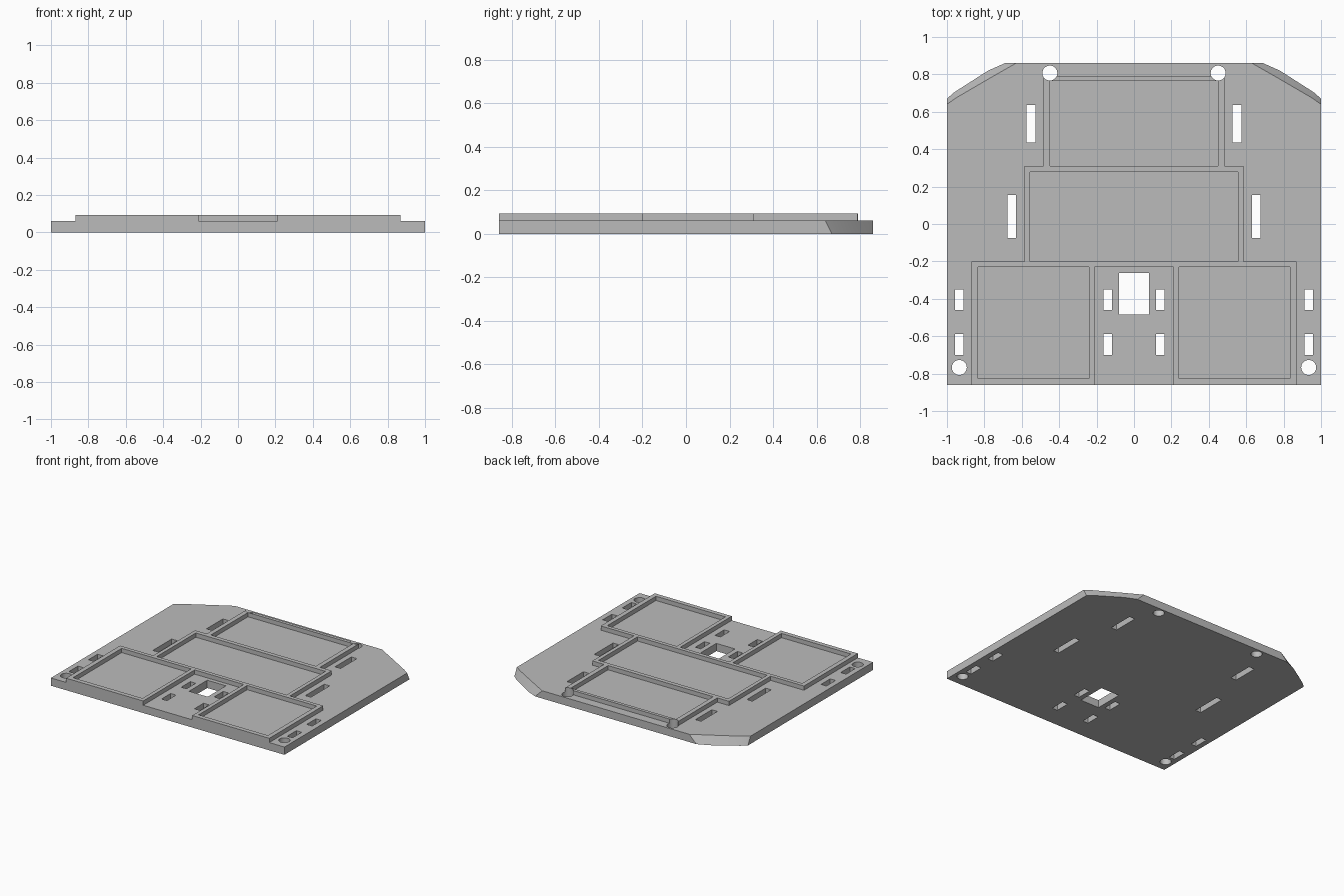
import bpy
import bmesh
import math

cube = bpy.data.objects.get("Cube")
if cube:
    bpy.data.objects.remove(cube, do_unlink=True)

PLATE_TOP, RIM_TOP, BACK = 0.06, 0.093, 0.86

grey = bpy.data.materials.new("plain grey")
grey.use_nodes = True
colour = (0.5, 0.5, 0.5, 1)
grey.diffuse_color = colour
grey.node_tree.nodes["Principled BSDF"].inputs["Base Color"].default_value = colour


def mirrored(half):
    """Close a right-hand outline with its mirror image."""
    return half + [(-x, y) for x, y in reversed(half)]


def rect(x0, x1, y0, y1):
    return [(x0, y0), (x1, y0), (x1, y1), (x0, y1)]


def circle(cx, cy, r, n=32):
    angles = [2 * math.pi * i / n for i in range(n)]
    return [(cx + r * math.cos(a), cy + r * math.sin(a)) for a in angles]


def flip(outline):
    return [(-x, y) for x, y in reversed(outline)]


def add_prism(bm, bottom, z0, z1, top=None):
    """Loft between two matching outlines."""
    low = [bm.verts.new((x, y, z0)) for x, y in bottom]
    high = [bm.verts.new((x, y, z1)) for x, y in (top or bottom)]
    bm.faces.new(list(reversed(low)))
    bm.faces.new(high)
    for i in range(len(low)):
        j = (i + 1) % len(low)
        bm.faces.new((low[i], low[j], high[j], high[i]))


def make_object(name, bm):
    bmesh.ops.recalc_face_normals(bm, faces=bm.faces)
    mesh = bpy.data.meshes.new(name)
    bm.to_mesh(mesh)
    bm.free()
    mesh.materials.append(grey)
    obj = bpy.data.objects.new(name, mesh)
    bpy.context.collection.objects.link(obj)
    return obj


def cut(obj, outlines):
    """Punch outlines straight through an object."""
    bm = bmesh.new()
    for outline in outlines:
        add_prism(bm, outline, -0.2, 0.3)
    cutter = make_object("hole_cutter", bm)
    cutter.hide_render = True
    mod = obj.modifiers.new("holes", "BOOLEAN")
    mod.operation = "DIFFERENCE"
    mod.solver = "EXACT"
    mod.object = cutter
    bpy.context.view_layer.objects.active = obj
    bpy.ops.object.modifier_apply(modifier=mod.name)
    bpy.data.objects.remove(cutter, do_unlink=True)


# Base plate with sloped, faceted rear corners
bm = bmesh.new()
low = mirrored([(1, -BACK), (1, 0.67), (0.96, 0.705), (0.78, 0.82), (0.69, BACK)])
high = mirrored([(1, -BACK), (1, 0.64), (0.95, 0.675), (0.77, 0.78), (0.63, BACK)])
add_prism(bm, low, 0, PLATE_TOP, high)
base_plate = make_object("base_plate", bm)

# Raised rims around the four trays
bm = bmesh.new()
rim = mirrored([(0.21, -0.23), (0.21, -BACK), (0.87, -BACK), (0.87, -0.2),
                (0.585, -0.2), (0.585, 0.31), (0.485, 0.31), (0.485, 0.79)])
add_prism(bm, rim, PLATE_TOP, RIM_TOP)
tray_rims = make_object("tray_rims", bm)

# Slots, screw holes and the square opening
side_holes = [circle(0.45, 0.807, 0.04), circle(0.934, -0.767, 0.04),
              rect(0.526, 0.574, 0.435, 0.635), rect(0.63, 0.677, -0.075, 0.155)]
for x in (0.141, 0.935):
    for y in (-0.405, -0.645):
        side_holes.append(rect(x - 0.023, x + 0.023, y - 0.056, y + 0.056))
holes = side_holes + [flip(h) for h in side_holes]
cut(base_plate, holes + [rect(-0.08, 0.08, -0.485, -0.262)])

# Tray interiors, plus the screw holes that clip the rear rim corners
front_tray = rect(0.24, 0.835, -0.825, -0.23)
rear_hole = side_holes[0]
cut(tray_rims, [front_tray, flip(front_tray), rect(-0.555, 0.555, -0.2, 0.277),
                rect(-0.45, 0.45, 0.31, 0.765)])
cut(tray_rims, [rear_hole, flip(rear_hole)])

# Keep flat faces crisp while the round holes shade smoothly
for obj in (base_plate, tray_rims):
    bpy.ops.object.select_all(action="DESELECT")
    obj.select_set(True)
    bpy.context.view_layer.objects.active = obj
    bpy.ops.object.shade_smooth_by_angle(angle=math.radians(15))
